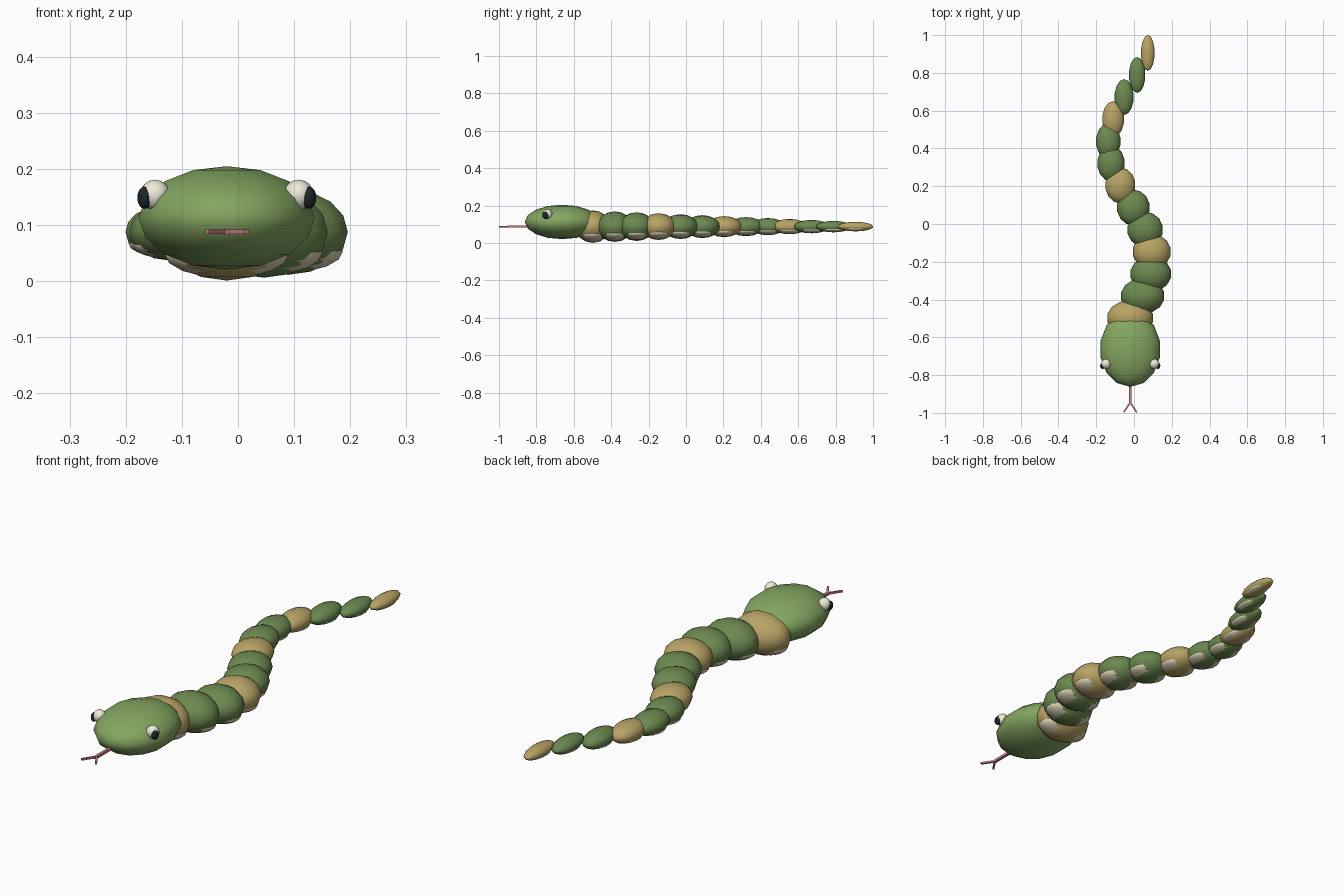
import bpy
from math import sin, atan2, hypot

if "Cube" in bpy.data.objects:
    bpy.data.objects.remove(bpy.data.objects["Cube"])

CX = -0.02  # centre line of the head and body wave


def mat(name, rgb):
    m = bpy.data.materials.new(name)
    m.diffuse_color = (*rgb, 1)
    m.use_nodes = True
    m.node_tree.nodes["Principled BSDF"].inputs["Base Color"].default_value = m.diffuse_color
    return m


HEAD = mat("head_green", (0.23, 0.38, 0.12))
GREEN = mat("body_green", (0.15, 0.25, 0.08))
TAN = mat("band_tan", (0.48, 0.37, 0.13))
PALE = mat("belly_pale", (0.66, 0.60, 0.42))
WHITE = mat("eye_white", (0.85, 0.83, 0.70))
BLACK = mat("pupil_black", (0.01, 0.02, 0.025))
PINK = mat("tongue_pink", (0.60, 0.22, 0.22))


def ellipsoid(name, loc, radii, material, segments=14, rings=8):
    bpy.ops.mesh.primitive_uv_sphere_add(segments=segments, ring_count=rings, radius=1, location=loc)
    ob = bpy.context.object
    ob.name = name
    ob.scale = radii
    ob.data.materials.append(material)
    bpy.ops.object.shade_smooth()
    return ob


def bar(name, a, b, width, height, z):
    # flat box running from a to b in the xy plane
    dx, dy = b[0] - a[0], b[1] - a[1]
    bpy.ops.mesh.primitive_cube_add(size=1, location=((a[0] + b[0]) / 2, (a[1] + b[1]) / 2, z),
                                    rotation=(0, 0, atan2(dy, dx)))
    ob = bpy.context.object
    ob.name = name
    ob.scale = (hypot(dx, dy), width, height)
    ob.data.materials.append(PINK)


# tapering body segments along a sine wave, every third one tan
for i in range(13):
    r = 0.124 - 0.0073 * i
    rz = 0.7 * r
    x, y, z = CX + 0.117 * sin(0.6 * i), -0.498 + 0.117 * i, 0.088
    ellipsoid(f"body_segment_{i + 1}", (x, y, z), (r, 0.095, rz), GREEN if i % 3 else TAN)
    # pale belly scale poking out low on both sides
    ellipsoid(f"belly_scale_{i + 1}", (x, y, z - 0.45 * rz), (0.92 * r, 0.071, 0.5 * rz), PALE)

# head
ellipsoid("head", (CX, -0.662, 0.113), (0.161, 0.2, 0.092), HEAD)

# eyes
for side, s in (("left", 1), ("right", -1)):
    ellipsoid(f"{side}_eye", (CX + s * 0.128, -0.741, 0.154), (0.027, 0.027, 0.027), WHITE, 12)
    ellipsoid(f"{side}_pupil", (CX + s * 0.146, -0.75, 0.149), (0.0135, 0.018, 0.02), BLACK, 12)

# forked tongue
bar("tongue_stem", (CX, -0.82), (CX, -0.955), 0.012, 0.011, 0.088)
for side, s in (("left", 1), ("right", -1)):
    bar(f"{side}_tongue_tip", (CX, -0.945), (CX + s * 0.035, -0.997), 0.008, 0.008, 0.088)
